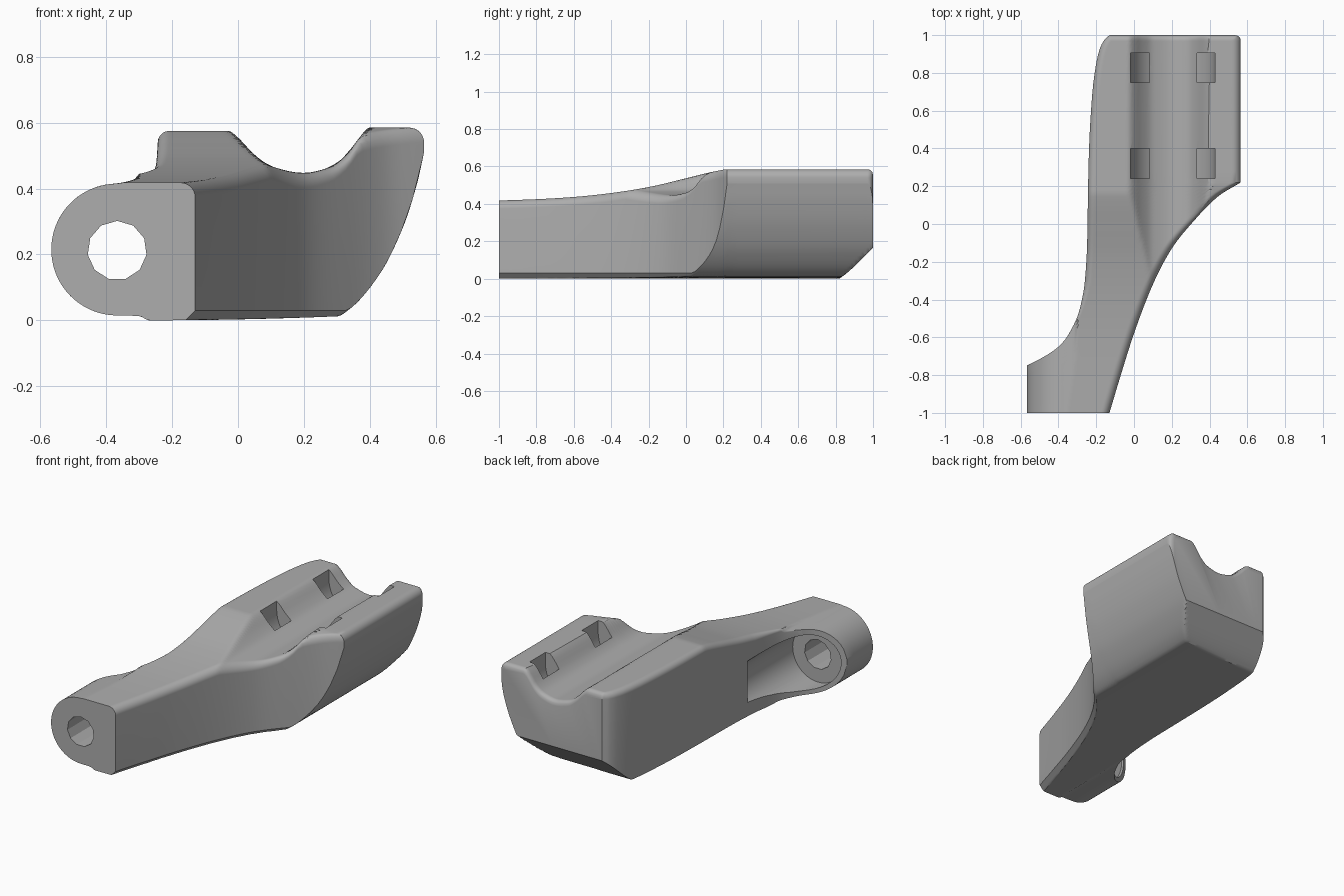
import bpy, bmesh, math

cube = bpy.data.objects.get("Cube")
if cube:
    bpy.data.objects.remove(cube, do_unlink=True)


def curve(*pts):
    """Smooth curve through points that never overshoots them."""
    slope = [(b[1] - a[1]) / (b[0] - a[0]) for a, b in zip(pts, pts[1:])]
    tan = [slope[0]]
    for a, b in zip(slope, slope[1:]):
        tan.append(2 * a * b / (a + b) if a * b > 0 else 0)
    tan.append(slope[-1])

    def value(t):
        t = min(max(t, pts[0][0]), pts[-1][0])
        i = 0
        while i < len(slope) - 1 and t > pts[i + 1][0]:
            i += 1
        (a, p), (b, q) = pts[i], pts[i + 1]
        h = b - a
        s = (t - a) / h
        return (p + (q - p) * s * s * (3 - 2 * s)
                + h * s * (1 - s) * (tan[i] * (1 - s) - tan[i + 1] * s))
    return value


def fillet(dist, radius):
    """Drop of a rounded edge at a distance from that edge."""
    if dist >= radius or radius <= 0:
        return 0
    return radius - math.sqrt(max(0, radius ** 2 - (radius - dist) ** 2))


def spread(a, b, n):
    return [a + (b - a) * i / n for i in range(n)]


# Barrel at the front end
BX, BZ, BR = -.367, .215, .2

# Plan outline, left and right limits along y
plan_low = curve((-.75, -.567), (-.71, -.49), (-.68, -.44), (-.64, -.39), (-.59, -.35),
                 (-.46, -.29), (-.3, -.26), (-.1, -.248), (.2, -.243), (.4, -.238),
                 (.7, -.22), (.85, -.2), (.93, -.18), (.97, -.16), (1, -.13))
plan_high = curve((-1, -.13), (-.8, -.07), (-.58, 0), (-.32, .1), (-.13, .2),
                  (.02, .32), (.15, .45), (.22, .565))

# Top height along the length and across the cradle
ramp = curve((-1, .418), (-.8, .425), (-.6, .437), (-.4, .458), (-.2, .49),
             (0, .537), (.1, .562), (.2, .583), (.3, .6))
cradle = curve((BX, .415), (-.31, .43), (-.26, .575), (-.03, .575), (0, .555),
               (.04, .512), (.1, .468), (.2, .447), (.28, .465), (.33, .502),
               (.365, .55), (.4, .585), (.565, .585))

# Underside across the width, and the slope at the rear end
belly = curve((BX, .015), (-.3, .013), (-.27, 0), (.3, .012), (.34, .035),
              (.43, .14), (.5, .28), (.545, .42), (.565, .51))
rear = curve((.82, 0), (.86, .03), (1, .165))


def limits(y):
    low, high = plan_low(y), plan_high(y)
    return low, high - fillet(1 - y, .03)


def heights(x, y, low, high):
    if x < BX:
        half = math.sqrt(max(0, BR ** 2 - (x - BX) ** 2))
        top, bottom = BZ + half, BZ - half
    else:
        top, bottom = cradle(x), belly(x)
    top = min(top, ramp(y))
    left_radius = .035 * min(1, max(0, (y + .6) / .3))
    top -= max(fillet(high - x, .045), fillet(x - low, left_radius), fillet(1 - y, .03))
    bottom = max(bottom, rear(y), .03 - (high - x))
    return max(top, bottom), bottom


def make_object(name, bm):
    bmesh.ops.recalc_face_normals(bm, faces=bm.faces[:])
    mesh = bpy.data.meshes.new(name)
    bm.to_mesh(mesh)
    bm.free()
    obj = bpy.data.objects.new(name, mesh)
    bpy.context.collection.objects.link(obj)
    return obj


def prism(name, outline, y0, y1):
    bm = bmesh.new()
    ends = [[bm.verts.new((x, y, z)) for x, z in outline] for y in (y0, y1)]
    n = len(outline)
    for end in ends:
        bm.faces.new(end)
    for i in range(n):
        j = (i + 1) % n
        bm.faces.new((ends[0][i], ends[0][j], ends[1][j], ends[1][i]))
    obj = make_object(name, bm)
    obj.hide_render = True
    return obj


def arc(cx, cz, r, start, end, n):
    angles = [math.radians(start + (end - start) * i / n) for i in range(n + 1)]
    return [(cx + r * math.cos(a), cz + r * math.sin(a)) for a in angles]


# Body lofted from cross-sections along its length
stations = (spread(-1, -.75, 4) + spread(-.75, -.55, 24) + spread(-.55, .22, 40)
            + spread(.22, .8, 10) + spread(.8, .96, 14) + spread(.96, 1, 10) + [1])
steps = 72
bm = bmesh.new()
rings = []
for y in stations:
    low, high = limits(y)
    top, bottom = [], []
    for i in range(steps + 1):
        x = low + (high - low) * (1 - math.cos(math.pi * i / steps)) / 2
        zt, zb = heights(x, y, low, high)
        top.append(bm.verts.new((x, y, zt)))
        bottom.append(bm.verts.new((x, y, zb)))
    rings.append(top + bottom[::-1])
for a, b in zip(rings, rings[1:]):
    for i in range(len(a)):
        j = (i + 1) % len(a)
        bm.faces.new((a[i], a[j], b[j], b[i]))
bm.faces.new(rings[0])
bm.faces.new(rings[-1])
bmesh.ops.remove_doubles(bm, verts=bm.verts[:], dist=.00005)
body = make_object("cradle_arm", bm)

# Pivot hole, open channel behind it, and strap tunnels under the cradle
cutters = [
    prism("pivot_hole", arc(BX, .212, .09, 90, 450, 11)[:-1], -1.1, -.6),
    prism("side_channel", arc(BX, .212, .17, 0, 360, 48)[:-1], -.752, -.23),
]
strap = ([(-.018, .8)] + arc(.205, .52, .223, 180, 360, 24) + [(.428, .8), (.335, .8)]
         + arc(.205, .52, .13, 360, 180, 24) + [(.075, .8)])
for start, end in ((.24, .4), (.75, .905)):
    cutters.append(prism("strap_tunnel", strap, start, end))

for cutter in cutters:
    mod = body.modifiers.new(cutter.name, 'BOOLEAN')
    mod.operation = 'DIFFERENCE'
    mod.solver = 'EXACT'
    mod.object = cutter
bpy.context.view_layer.update()
result = bpy.data.meshes.new_from_object(
    body.evaluated_get(bpy.context.evaluated_depsgraph_get()))
body.modifiers.clear()
body.data = result
for cutter in cutters:
    bpy.data.objects.remove(cutter, do_unlink=True)

# Single grey material
grey = bpy.data.materials.new("plain_grey")
grey.use_nodes = True
colour = (.42, .42, .42, 1)
grey.diffuse_color = colour
grey.node_tree.nodes["Principled BSDF"].inputs["Base Color"].default_value = colour
body.data.materials.clear()
body.data.materials.append(grey)

bpy.ops.object.select_all(action='DESELECT')
body.select_set(True)
bpy.context.view_layer.objects.active = body
bpy.ops.object.shade_smooth_by_angle(angle=math.radians(32))
